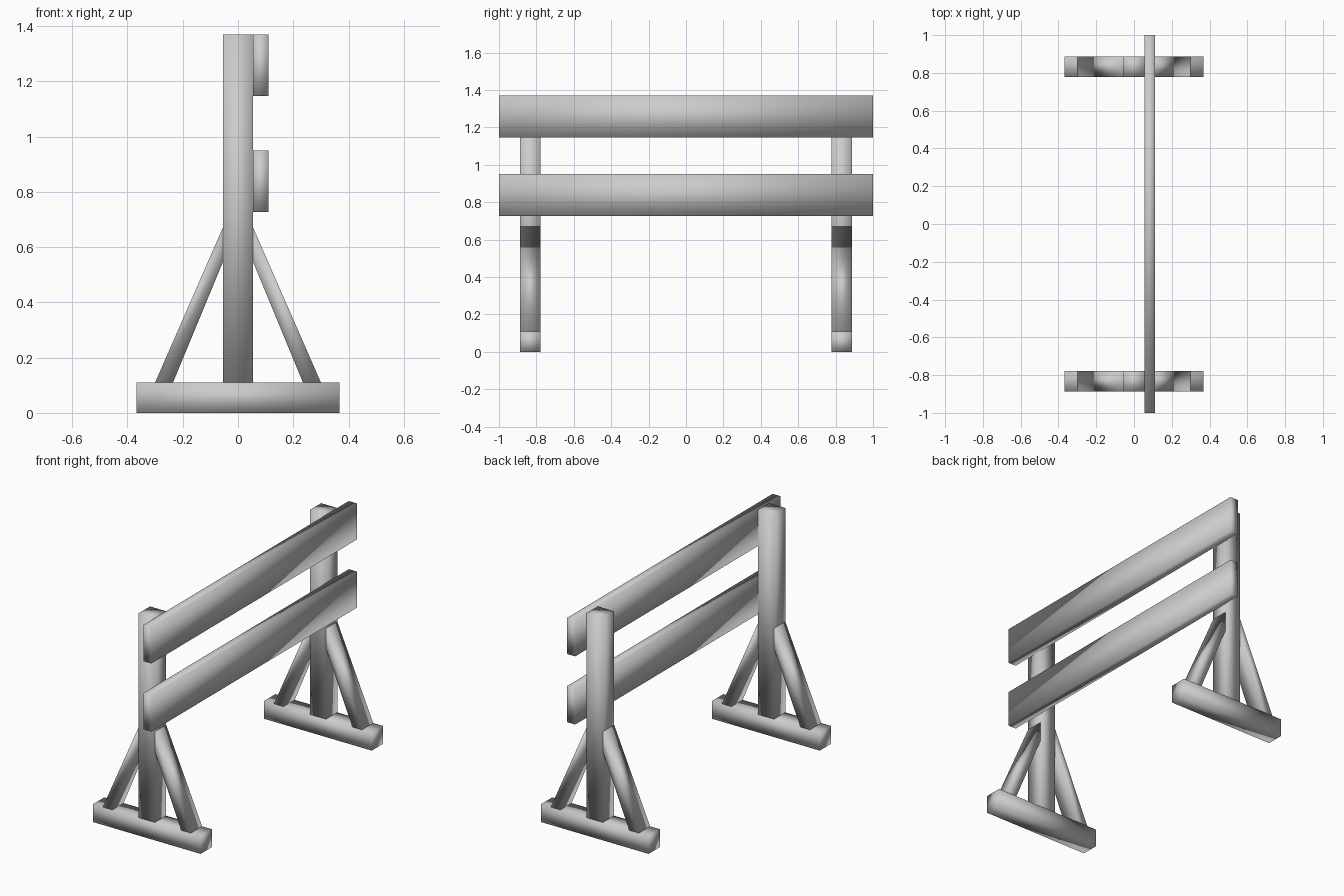
import bpy

if "Cube" in bpy.data.objects:
    bpy.data.objects.remove(bpy.data.objects["Cube"])


def prism(name, profile, y0, y1):
    """Extrude an x-z outline from y0 to y1, softly shaded across its edges."""
    n = len(profile)
    verts = [(x, y, z) for y in (y0, y1) for x, z in profile]
    faces = [tuple(range(n)), tuple(reversed(range(n, 2 * n)))]
    faces += [(i, i + n, (i + 1) % n + n, (i + 1) % n) for i in range(n)]
    mesh = bpy.data.meshes.new(name)
    mesh.from_pydata(verts, [], faces)
    mesh.shade_smooth()
    obj = bpy.data.objects.new(name, mesh)
    bpy.context.collection.objects.link(obj)
    return obj


def rect(x0, x1, z0, z1):
    return [(x0, z0), (x1, z0), (x1, z1), (x0, z1)]


HALF = 0.055       # half thickness of the square timbers
FOOT_TOP = 0.11
TOP = 1.37

# Two end frames: foot, post and a pair of diagonal braces
for end, yc in (("front", -0.833), ("back", 0.833)):
    y0, y1 = yc - HALF, yc + HALF
    prism(end + "_foot", rect(-0.367, 0.367, 0, FOOT_TOP), y0, y1)
    prism(end + "_post", rect(-HALF, HALF, FOOT_TOP, TOP), y0, y1)
    brace = [(0.235, FOOT_TOP), (0.30, FOOT_TOP), (HALF, 0.67), (HALF, 0.545)]
    prism(end + "_right_brace", brace, y0, y1)
    prism(end + "_left_brace", [(-x, z) for x, z in reversed(brace)], y0, y1)

# Two long boards fixed to the right side of the posts
for name, z in (("upper_board", 1.147), ("lower_board", 0.727)):
    prism(name, rect(HALF, 0.11, z, z + 0.223), -1, 1)
